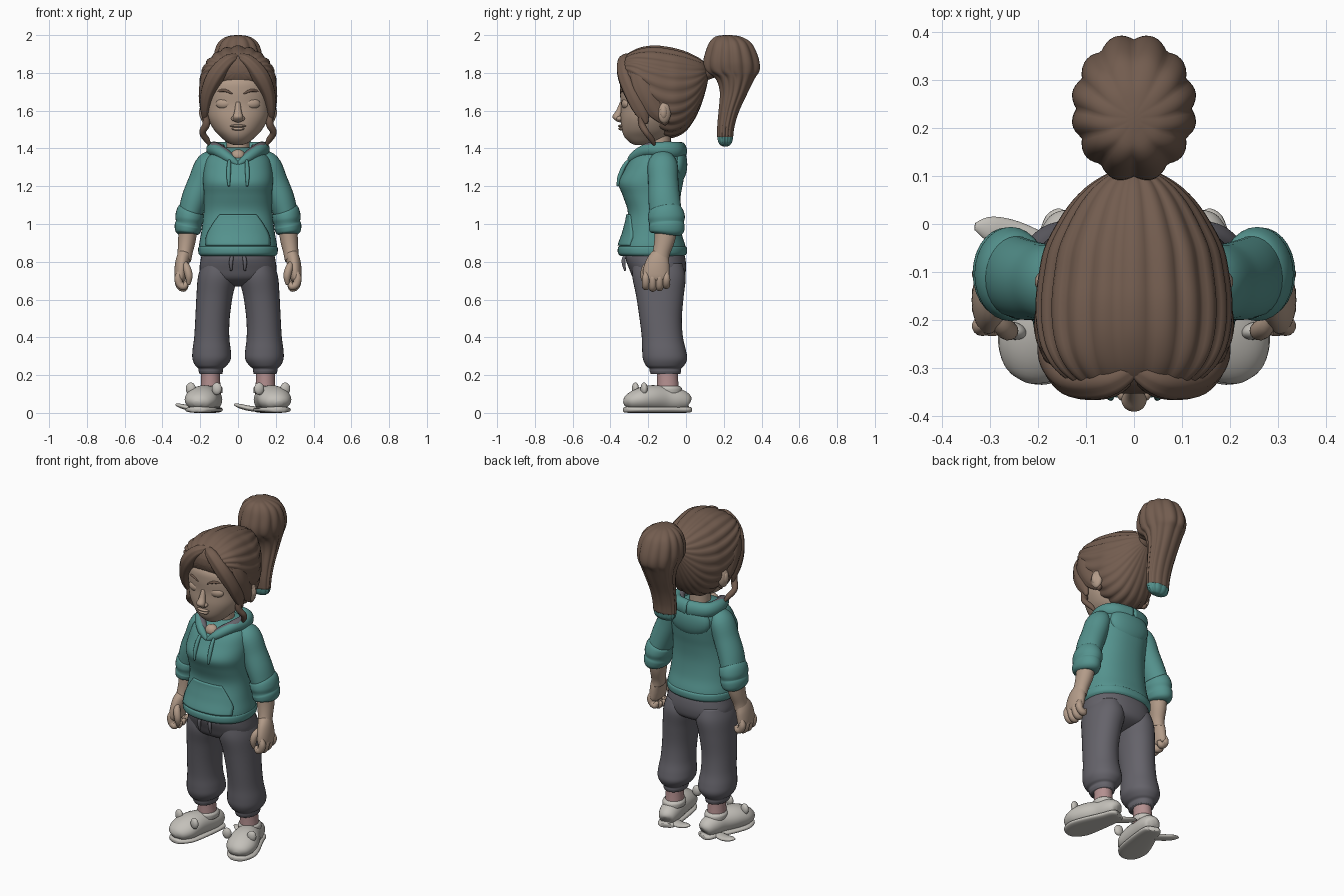
import bpy, bmesh, math
from mathutils import Vector, Matrix

X, Y, Z = Vector((1, 0, 0)), Vector((0, 1, 0)), Vector((0, 0, 1))


def material(name, col):
    m = bpy.data.materials.new(name)
    m.diffuse_color = (*col, 1)
    return m


HAIR = material("hair_brown", (0.17, 0.108, 0.078))
SKIN = material("skin", (0.45, 0.33, 0.25))
TEAL = material("teal", (0.09, 0.29, 0.27))
GREY = material("grey", (0.13, 0.125, 0.145))
SHOE = material("off_white", (0.55, 0.53, 0.49))
PINK = material("pink", (0.46, 0.28, 0.28))


def finish(bm, name, mat, mirror):
    bmesh.ops.recalc_face_normals(bm, faces=bm.faces)
    me = bpy.data.meshes.new(name)
    bm.to_mesh(me)
    bm.free()
    for p in me.polygons:
        p.use_smooth = True
    me.materials.append(mat)
    ob = bpy.data.objects.new(name, me)
    bpy.context.collection.objects.link(ob)
    if mirror:
        ob.modifiers.new("mirror", 'MIRROR').use_mirror_merge = False
    return ob


def spline(pts, steps):
    """Catmull-Rom through tuples of any length."""
    out = []
    for i in range(len(pts) - 1):
        p0, p1 = pts[max(i - 1, 0)], pts[i]
        p2, p3 = pts[i + 1], pts[min(i + 2, len(pts) - 1)]
        for s in range(steps):
            t = s / steps
            out.append([0.5 * (2 * b + (c - a) * t + (2 * a - 5 * b + 4 * c - d) * t * t
                        + (3 * b - a - 3 * c + d) * t ** 3) for a, b, c, d in zip(p0, p1, p2, p3)])
    return out + [list(pts[-1])]


def loft(name, secs, mat, plane=None, ref=X, n=28, p=2.0, ridges=0, amp=0.0, mirror=False, steps=5):
    """Sections are (x, y, z, ra, rb). plane 'z'/'y' fixes the ring normal, None follows the path."""
    secs = spline(secs, steps)
    bm = bmesh.new()
    rings = []
    for i, s in enumerate(secs):
        c = Vector(s[:3])
        if plane == 'z':
            u, v = X, Y
        elif plane == 'y':
            u, v = X, Z
        else:
            t = (Vector(secs[min(i + 1, len(secs) - 1)][:3]) - Vector(secs[max(i - 1, 0)][:3])).normalized()
            u = (ref - t * ref.dot(t)).normalized()
            v = t.cross(u)
        ring = []
        for k in range(n):
            a = 2 * math.pi * k / n
            ca, sa = math.cos(a), math.sin(a)
            f = 1 + amp * (abs(math.sin(ridges * a / 2 + 0.6 * math.sin(2 * a))) - 0.7)
            x = math.copysign(abs(ca) ** (2 / p), ca) * max(s[3], .001) * f
            y = math.copysign(abs(sa) ** (2 / p), sa) * max(s[4], .001) * f
            ring.append(bm.verts.new(c + u * x + v * y))
        rings.append(ring)
    for r0, r1 in zip(rings, rings[1:]):
        for k in range(n):
            bm.faces.new((r0[k], r0[(k + 1) % n], r1[(k + 1) % n], r1[k]))
    bm.faces.new(rings[0])
    bm.faces.new(rings[-1])
    return finish(bm, name, mat, mirror)


def span(rows):
    """Rows of (z, half width, y front, y back) to horizontal sections."""
    return [(0, (f + b) / 2, z, w, (b - f) / 2) for z, w, f, b in rows]


def blob(name, loc, size, mat, rot=0, axis='Z', mirror=False):
    bm = bmesh.new()
    m = Matrix.Translation(loc) @ Matrix.Rotation(rot, 4, axis) @ Matrix.Diagonal((*size, 1))
    bmesh.ops.create_uvsphere(bm, u_segments=24, v_segments=14, radius=1, matrix=m)
    return finish(bm, name, mat, mirror)


def tube(name, pts, r, mat, **kw):
    """Round-ended tube of constant radius."""
    a, b = pts[0], pts[-1]
    loft(name, [(*a, r * .5, r * .5)] + [(*q, r, r) for q in pts[1:-1]] + [(*b, r * .5, r * .5)], mat, n=14, **kw)


# Head and face
loft("head", span([(1.418, .02, -.27, -.22), (1.43, .055, -.295, -.16), (1.46, .09, -.325, -.1),
     (1.5, .128, -.34, -.07), (1.56, .16, -.347, -.05), (1.63, .172, -.345, -.04), (1.7, .174, -.35, -.04),
     (1.76, .16, -.343, -.05), (1.82, .11, -.29, -.08), (1.84, .03, -.22, -.15)]), SKIN, 'z', n=40, p=2.15)
loft("nose", [(0, -.338, 1.645, .012, .012), (0, -.352, 1.6, .018, .018), (0, -.366, 1.568, .026, .024),
     (0, -.355, 1.545, .022, .014), (0, -.345, 1.538, .005, .005)], SKIN, 'z')
blob("nostril", (.022, -.352, 1.558), (.014, .016, .013), SKIN, mirror=True)
blob("upper_lip", (0, -.342, 1.519), (.042, .018, .008), SKIN)
blob("lower_lip", (0, -.341, 1.504), (.034, .018, .009), SKIN)
blob("eyelid", (.077, -.318, 1.637), (.042, .022, .028), SKIN, .25, mirror=True)
loft("eyebrow", [(.03, -.345, 1.69, .004, .004), (.075, -.338, 1.708, .008, .007), (.125, -.30, 1.695, .004, .004)],
     HAIR, ref=Z, mirror=True)
blob("ear", (.178, -.115, 1.59), (.022, .036, .056), SKIN, .25, mirror=True)
blob("ear_inner", (.19, -.118, 1.592), (.016, .02, .036), SKIN, .25, mirror=True)
loft("neck", span([(1.3, .065, -.21, -.07), (1.4, .06, -.2, -.08), (1.5, .062, -.2, -.08)]), SKIN, 'z')

# Swept-back hair: rows of (y, half width, bottom z, top z)
hair = [(.118, .02, 1.77, 1.81), (.105, .055, 1.71, 1.845), (.08, .095, 1.63, 1.87), (.045, .13, 1.555, 1.89),
        (0, .16, 1.495, 1.91), (-.05, .185, 1.465, 1.925), (-.1, .196, 1.46, 1.935), (-.16, .203, 1.49, 1.942),
        (-.22, .2, 1.56, 1.937), (-.27, .185, 1.65, 1.922), (-.31, .155, 1.715, 1.9),
        (-.34, .105, 1.765, 1.87), (-.352, .03, 1.8, 1.84)]
loft("hair_cap", [(0, y, (a + b) / 2, w, (b - a) / 2) for y, w, a, b in hair], HAIR, 'y',
     n=120, p=2.15, ridges=22, amp=.05)
loft("fringe", [(.0, -.295, 1.885, .02, .015), (.05, -.325, 1.862, .035, .035), (.115, -.322, 1.785, .04, .045),
     (.16, -.28, 1.69, .045, .036), (.175, -.235, 1.6, .04, .022), (.172, -.21, 1.53, .01, .008)],
     HAIR, ref=Y, ridges=6, amp=.12, mirror=True)
loft("side_lock", [(.06, -.26, 1.89, .02, .02), (.135, -.25, 1.83, .05, .035), (.175, -.22, 1.72, .06, .03),
     (.178, -.17, 1.61, .045, .022), (.165, -.1, 1.53, .015, .01)], HAIR, ref=Y, ridges=6, amp=.12, mirror=True)
loft("face_curl", [(.175, -.24, 1.59, .012, .012), (.168, -.235, 1.53, .02, .018), (.188, -.21, 1.485, .017, .016),
     (.165, -.18, 1.445, .016, .015), (.148, -.165, 1.415, .006, .006)], HAIR, mirror=True)

# Ponytail with dipped tip
loft("hair_tie", [(0, .07, 1.8, .04, .035), (0, .1, 1.805, .05, .045), (0, .14, 1.82, .045, .045)], HAIR)
loft("ponytail", span([(2.0, .015, .2, .24), (1.992, .06, .155, .29), (1.965, .1, .125, .34), (1.92, .122, .105, .37),
     (1.86, .128, .09, .39), (1.81, .12, .1, .39), (1.77, .108, .155, .365), (1.7, .094, .178, .33),
     (1.6, .082, .172, .283), (1.52, .077, .165, .258), (1.46, .074, .165, .25)]),
     HAIR, 'z', n=96, ridges=12, amp=.09)
loft("ponytail_tip", span([(1.465, .074, .165, .25), (1.435, .066, .17, .245), (1.415, .045, .185, .23),
     (1.41, .01, .205, .215)]), TEAL, 'z', n=96, ridges=12, amp=.09)

# Hoodie body, hem, pocket
torso = loft("hoodie_body", span([(1.405, .07, -.2, -.06), (1.385, .12, -.25, -.02), (1.35, .165, -.29, -.005),
     (1.29, .182, -.325, -.005), (1.22, .185, -.358, -.015), (1.15, .18, -.335, -.028), (1.06, .182, -.308, -.035),
     (.96, .194, -.328, -.025), (.89, .206, -.352, -.005), (.85, .205, -.355, .0), (.83, .19, -.335, -.015)]),
     TEAL, 'z', n=48, p=2.3)
loft("hem_band", span([(.885, .2, -.345, -.01), (.875, .21, -.36, .004), (.845, .209, -.36, .004),
     (.83, .198, -.345, -.01)]), TEAL, 'z', n=48, p=2.3)
bm = bmesh.new()
bmesh.ops.create_grid(bm, x_segments=24, y_segments=16, size=1)
for v in bm.verts:
    h = (v.co.y + 1) / 2
    width = .165 - .07 * max(0, (h - .25) / .75) ** 1.3
    v.co = Vector((v.co.x * width, -.6, .885 + .165 * h))
pocket = finish(bm, "front_pocket", TEAL, False)
w = pocket.modifiers.new("wrap", 'SHRINKWRAP')
w.target, w.wrap_method, w.use_project_y = torso, 'PROJECT', True
s = pocket.modifiers.new("thick", 'SOLIDIFY')
s.thickness, s.offset = .018, 0

# Hood draped round the neck
loft("hood_roll", [(.0, -.3, 1.315, .012, .012), (.05, -.28, 1.35, .025, .025), (.11, -.215, 1.39, .032, .03),
     (.135, -.13, 1.395, .04, .033), (.1, -.055, 1.39, .045, .036), (.0, -.03, 1.385, .05, .036)],
     TEAL, ref=Z, mirror=True)
loft("hood_lining", [(.02, -.275, 1.345, .01, .01), (.06, -.255, 1.375, .02, .02), (.115, -.2, 1.408, .022, .026),
     (.125, -.13, 1.412, .022, .026), (.09, -.07, 1.405, .018, .024)], GREY, ref=Z, mirror=True)
blob("hood_back", (0, -.045, 1.315), (.135, .052, .1), TEAL)
blob("throat", (0, -.257, 1.36), (.04, .035, .035), SKIN, -.5, 'X')
tube("drawstring", [(.045, -.295, 1.345), (.048, -.325, 1.31), (.05, -.352, 1.25), (.048, -.362, 1.2)],
     .011, TEAL, mirror=True)

# Sleeves, forearms, hands
loft("sleeve", [(.1, -.13, 1.365, .03, .04), (.155, -.125, 1.32, .065, .078), (.195, -.12, 1.22, .07, .08),
     (.23, -.115, 1.13, .07, .084), (.258, -.105, 1.04, .062, .085)], TEAL, mirror=True)
loft("rolled_cuff", [(.243, -.108, 1.085, .05, .07), (.25, -.106, 1.07, .072, .09), (.256, -.104, 1.035, .076, .098),
     (.26, -.103, 1.005, .07, .092), (.264, -.102, .985, .072, .095), (.268, -.102, .955, .064, .088),
     (.269, -.103, .942, .045, .06)], TEAL, mirror=True)
loft("forearm", [(.262, -.105, 1.0, .05, .062), (.27, -.113, .92, .047, .055), (.28, -.13, .85, .04, .046),
     (.286, -.14, .81, .038, .05)], SKIN, mirror=True)
loft("palm", [(.282, -.135, .84, .036, .045), (.294, -.148, .8, .037, .062), (.301, -.157, .75, .036, .07),
     (.305, -.158, .71, .03, .068), (.305, -.158, .69, .012, .05)], SKIN, mirror=True)
for i in range(4):
    y, d = -.212 + .036 * i, (.008, 0, .003, .015)[i]
    tube(f"finger_{i + 1}", [(.31, y, .75), (.317, y, .715), (.308, y, .672 + d), (.285, y, .662 + d),
         (.27, y, .685 + d)], .02, SKIN, ref=Y, mirror=True)
tube("thumb", [(.285, -.185, .8), (.272, -.212, .77), (.26, -.222, .725), (.262, -.215, .68)], .02, SKIN, mirror=True)

# Trousers
loft("trouser_seat", span([(.87, .185, -.31, -.02), (.82, .196, -.32, -.004), (.76, .203, -.3, .0),
     (.71, .18, -.275, -.015), (.68, .1, -.22, -.07), (.67, .02, -.16, -.13)]), GREY, 'z', n=40, p=2.3)
legs = [(.79, .03, .19, -.28, -.02), (.72, .006, .212, -.284, -.002), (.62, .028, .22, -.264, -.012),
        (.5, .044, .226, -.246, -.022), (.4, .046, .232, -.234, -.016), (.33, .038, .241, -.232, 0),
        (.285, .038, .241, -.228, .006), (.25, .06, .226, -.212, -.01), (.235, .078, .21, -.195, -.025),
        (.22, .08, .208, -.192, -.026), (.205, .084, .202, -.186, -.03)]
loft("trouser_leg", [((a + b) / 2, (f + k) / 2, z, (b - a) / 2, (k - f) / 2) for z, a, b, f, k in legs],
     GREY, 'z', n=36, p=2.15, mirror=True)
tube("waist_string", [(.03, -.31, .84), (.034, -.328, .82), (.037, -.33, .79), (.036, -.322, .752)],
     .01, GREY, mirror=True)

# Ankles and eared slippers
loft("sock", [(.145, -.1, .24, .05, .056), (.145, -.098, .18, .05, .056), (.145, -.095, .1, .055, .06)],
     PINK, 'z', mirror=True)
loft("slipper", [(.13, .018, .055, .015, .015), (.133, .006, .06, .044, .042), (.142, -.04, .068, .06, .06),
     (.157, -.11, .073, .068, .068), (.182, -.19, .076, .084, .07), (.199, -.255, .068, .086, .06),
     (.212, -.305, .056, .06, .04), (.217, -.326, .048, .018, .014)], SHOE, mirror=True)
loft("slipper_sole", [(.13, .022, .017, .02, .012), (.134, .008, .017, .05, .016), (.145, -.06, .017, .064, .017),
     (.182, -.19, .017, .084, .017), (.2, -.26, .017, .082, .017), (.214, -.315, .017, .05, .016),
     (.218, -.33, .017, .015, .01)], SHOE, p=2.6, mirror=True)
loft("slipper_opening", [(.145, -.09, .105, .062, .07), (.145, -.092, .13, .064, .07), (.145, -.094, .142, .055, .06)],
     SHOE, 'z', mirror=True)
for side, loc in (("inner", (.112, -.268, .128)), ("outer", (.25, -.222, .128))):
    blob(f"slipper_ear_{side}", loc, (.027, .018, .033), SHOE, .25, mirror=True)
# Loose sole edge trails to the same side on both feet
for side, bx in (("right", .1), ("left", -.21)):
    loft(f"sole_flap_{side}", [(bx + .02, -.05, .018, .03, .014), (bx - .04, -.025, .024, .032, .014),
         (bx - .09, -.01, .036, .026, .012), (bx - .12, -.005, .044, .008, .005)], SHOE, ref=Y)
